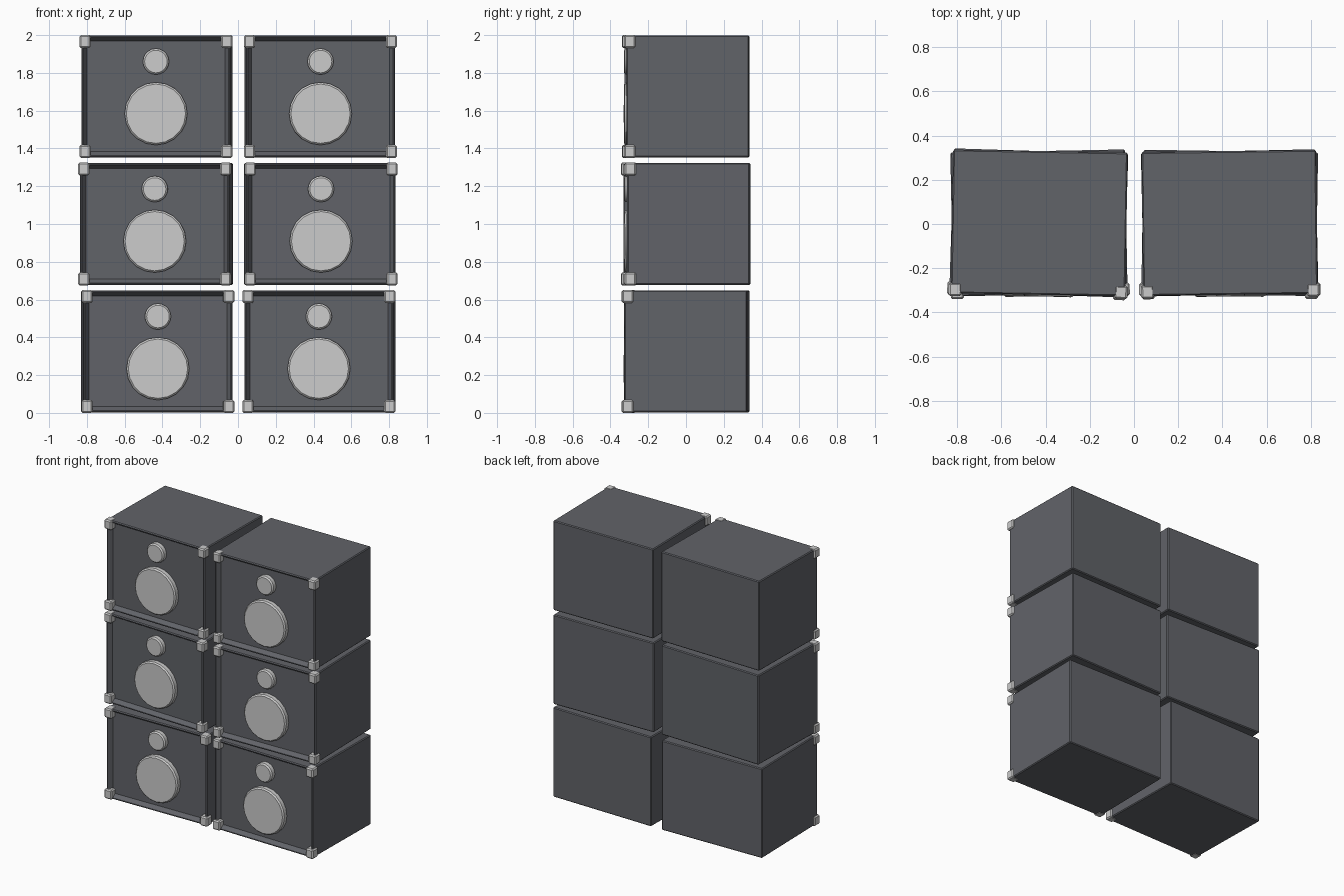
import bpy, bmesh
from math import radians
from mathutils import Matrix, Vector

if "Cube" in bpy.data.objects:
    bpy.data.objects.remove(bpy.data.objects["Cube"])

dark = bpy.data.materials.new("dark_grey")
dark.diffuse_color = (0.12, 0.125, 0.14, 1)
dark.use_nodes = True
dark.node_tree.nodes["Principled BSDF"].inputs["Base Color"].default_value = dark.diffuse_color

HALF_W, FRONT, BACK, HEIGHT, PITCH = 0.395, -0.32, 0.33, 0.65, 0.675


def finish(name, bm, place, mat=None):
    me = bpy.data.meshes.new(name)
    bmesh.ops.recalc_face_normals(bm, faces=bm.faces)
    bm.to_mesh(me)
    bm.free()
    ob = bpy.data.objects.new(name, me)
    ob.matrix_world = place
    bpy.context.collection.objects.link(ob)
    if mat:
        me.materials.append(mat)
    bpy.ops.object.select_all(action='DESELECT')
    ob.select_set(True)
    bpy.context.view_layer.objects.active = ob
    bpy.ops.object.shade_smooth_by_angle(angle=radians(30))
    return ob


def add_box(bm, lo, hi, bevel):
    lo, hi = Vector(lo), Vector(hi)
    m = Matrix.Translation((lo + hi) / 2) @ Matrix.Diagonal((*(hi - lo), 1))
    verts = bmesh.ops.create_cube(bm, size=1, matrix=m)["verts"]
    edges = list({e for v in verts for e in v.link_edges})
    bmesh.ops.bevel(bm, geom=edges, offset=bevel, segments=1, affect='EDGES')


def cabinet(place):
    # bevelled box with a sloping recessed front baffle
    bm = bmesh.new()
    add_box(bm, (-HALF_W, FRONT, 0.003), (HALF_W, BACK, HEIGHT - 0.002), 0.006)
    bm.normal_update()
    face = max((f for f in bm.faces if f.normal.y < -0.9), key=lambda f: f.calc_area())
    bmesh.ops.inset_region(bm, faces=[face], thickness=0.006)
    bmesh.ops.inset_region(bm, faces=[face], thickness=0.028)
    bmesh.ops.translate(bm, verts=face.verts, vec=(0, 0.03, 0))
    finish("speaker_cabinet", bm, place, dark)


def driver(name, z, r, place):
    # round disc with a chamfered front rim
    bm = bmesh.new()
    rot = Matrix.Translation((0, -0.304, z)) @ Matrix.Rotation(radians(90), 4, 'X')
    bmesh.ops.create_cone(bm, cap_ends=True, segments=20, radius1=r, radius2=r,
                          depth=0.046, matrix=rot)
    rim = [e for e in bm.edges if all(v.co.y < -0.32 for v in e.verts)]
    bmesh.ops.bevel(bm, geom=rim, offset=0.009, segments=1, affect='EDGES')
    finish(name, bm, place)


def corners(place):
    # four protective blocks on the front corners
    bm = bmesh.new()
    for s in (-1, 1):
        xs = sorted((s * 0.346, s * 0.405))
        for z in (0, HEIGHT - 0.068):
            add_box(bm, (xs[0], -0.333, z), (xs[1], -0.272, z + 0.068), 0.008)
    finish("corner_guards", bm, place)


# stack: centre x and slight twist of every cabinet, bottom row first
stack = [(-0.43, 1.1, 0.433, -0.9),
         (-0.431, -1.8, 0.433, 1.2),
         (-0.429, -1.0, 0.433, 0.7)]
for row, (xl, al, xr, ar) in enumerate(stack):
    for x, a in ((xl, al), (xr, ar)):
        place = Matrix.Translation((x, 0, row * PITCH)) @ Matrix.Rotation(radians(a), 4, 'Z')
        cabinet(place)
        driver("woofer", 0.234, 0.166, place)
        driver("tweeter", 0.51, 0.069, place)
        corners(place)
